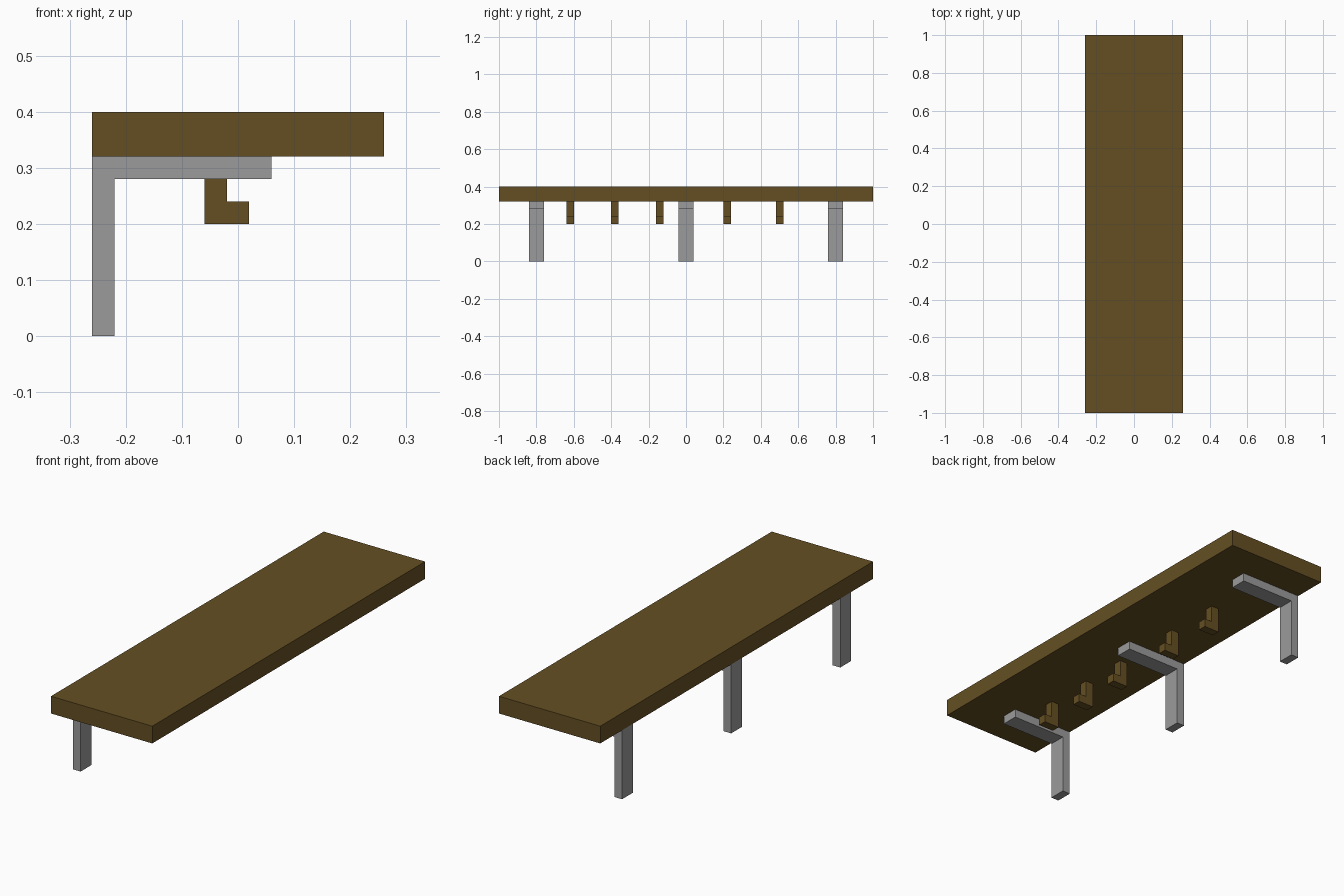
import bpy
import bmesh

cube = bpy.data.objects.get("Cube")
if cube:
    bpy.data.objects.remove(cube, do_unlink=True)


def make_material(name, color):
    mat = bpy.data.materials.new(name)
    mat.use_nodes = True
    mat.diffuse_color = color
    mat.node_tree.nodes["Principled BSDF"].inputs["Base Color"].default_value = color
    return mat


def extrude_profile(name, profile, y_center, depth, mat):
    """Extrude an x-z outline along y, centred on y_center."""
    bm = bmesh.new()
    front = bm.faces.new([bm.verts.new((x, y_center - depth / 2, z)) for x, z in profile])
    swept = bmesh.ops.extrude_face_region(bm, geom=[front], use_keep_orig=True)
    verts = [g for g in swept["geom"] if isinstance(g, bmesh.types.BMVert)]
    bmesh.ops.translate(bm, verts=verts, vec=(0, depth, 0))
    bmesh.ops.recalc_face_normals(bm, faces=bm.faces[:])
    mesh = bpy.data.meshes.new(name)
    bm.to_mesh(mesh)
    bm.free()
    mesh.materials.append(mat)
    obj = bpy.data.objects.new(name, mesh)
    bpy.context.collection.objects.link(obj)
    return obj


wood = make_material("brown wood", (0.13, 0.078, 0.017, 1))
metal = make_material("grey metal", (0.33, 0.33, 0.33, 1))

# Long flat board
board = [(-0.26, 0.32), (0.26, 0.32), (0.26, 0.40), (-0.26, 0.40)]
extrude_profile("board", board, 0, 2, wood)

# L-shaped brackets: upright leg along one edge, arm under the board
bracket = [(-0.26, 0), (-0.22, 0), (-0.22, 0.28),
           (0.06, 0.28), (0.06, 0.32), (-0.26, 0.32)]
for i, y in enumerate((-0.8, 0, 0.8), 1):
    extrude_profile(f"bracket_{i}", bracket, y, 0.08, metal)

# Unevenly spaced hooks hanging beneath the board
hook = [(-0.06, 0.20), (0.02, 0.20), (0.02, 0.24),
        (-0.02, 0.24), (-0.02, 0.32), (-0.06, 0.32)]
for i, y in enumerate((-0.62, -0.38, -0.14, 0.22, 0.50), 1):
    extrude_profile(f"hook_{i}", hook, y, 0.04, wood)
